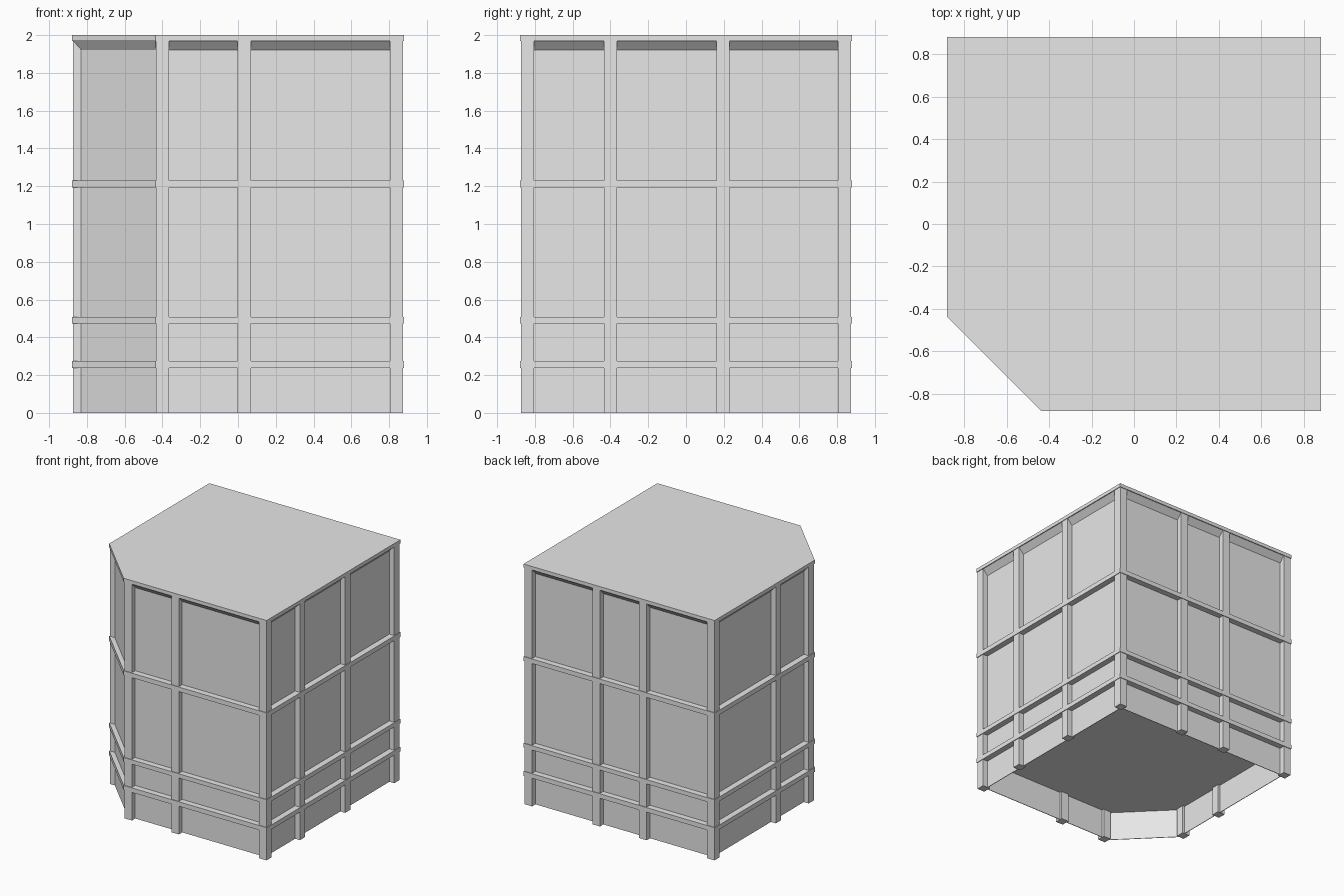
import bpy
import bmesh

cube = bpy.data.objects.get("Cube")
if cube:
    bpy.data.objects.remove(cube, do_unlink=True)

grey = bpy.data.materials.new("plain grey")
grey.use_nodes = True
grey.diffuse_color = (0.8, 0.8, 0.8, 1)
grey.node_tree.nodes["Principled BSDF"].inputs["Base Color"].default_value = grey.diffuse_color


def finish(bm, name):
    bmesh.ops.recalc_face_normals(bm, faces=bm.faces[:])
    mesh = bpy.data.meshes.new(name)
    bm.to_mesh(mesh)
    bm.free()
    mesh.materials.append(grey)
    obj = bpy.data.objects.new(name, mesh)
    bpy.context.scene.collection.objects.link(obj)
    return obj


def loft(name, profile, ring=False):
    """Sweep (half width, chamfer start, height) steps round a square with one cut corner."""
    bm = bmesh.new()
    loops = []
    for d, c, z in profile:
        outline = [(d, -d), (d, d), (-d, d), (-d, -c), (-c, -d)]
        loops.append([bm.verts.new((x, y, z)) for x, y in outline])
    pairs = list(zip(loops, loops[1:]))
    if ring:
        pairs.append((loops[-1], loops[0]))
    else:
        bm.faces.new(loops[0])
        bm.faces.new(loops[-1])
    for a, b in pairs:
        for i in range(len(a)):
            j = (i + 1) % len(a)
            bm.faces.new((a[i], a[j], b[j], b[i]))
    return finish(bm, name)


# Wall panels: recessed floor, skirt, outer wall and flared cove under the roof
loft("wall_panels", [
    (0.825, 0.433, 0.245), (0.825, 0.433, 0), (0.83, 0.435, 0),
    (0.83, 0.435, 1.922), (0.877, 0.437, 1.975)])

# Roof slab
loft("roof", [(0.88, 0.437, 1.97), (0.88, 0.437, 2.0)])

# Horizontal rails
for name, low, high in (("lower_rail", 0.237, 0.275),
                        ("middle_rail", 0.472, 0.508),
                        ("upper_rail", 1.192, 1.23)):
    loft(name, [(0.88, 0.437, low), (0.88, 0.437, high),
                (0.826, 0.434, high), (0.826, 0.434, low)], ring=True)

# Vertical posts at the corners and along each side
E, C, M = 0.84, -0.4, 0.033
posts = {
    "front_post": [(C, -E), (M, -E)],
    "right_cut_post": [(-E, C), (-E, M)],
    "left_post": [(E, C), (E, 0.195)],
    "back_post": [(-0.215, E), (0.215, E)],
    "corner_post": [(E, -E), (E, E), (-E, E)],
}
for name, spots in posts.items():
    bm = bmesh.new()
    for x, y in spots:
        made = bmesh.ops.create_cube(bm, size=1)["verts"]
        bmesh.ops.scale(bm, vec=(0.069, 0.069, 1.972), verts=made)
        bmesh.ops.translate(bm, vec=(x, y, 0.986), verts=made)
    finish(bm, name)
